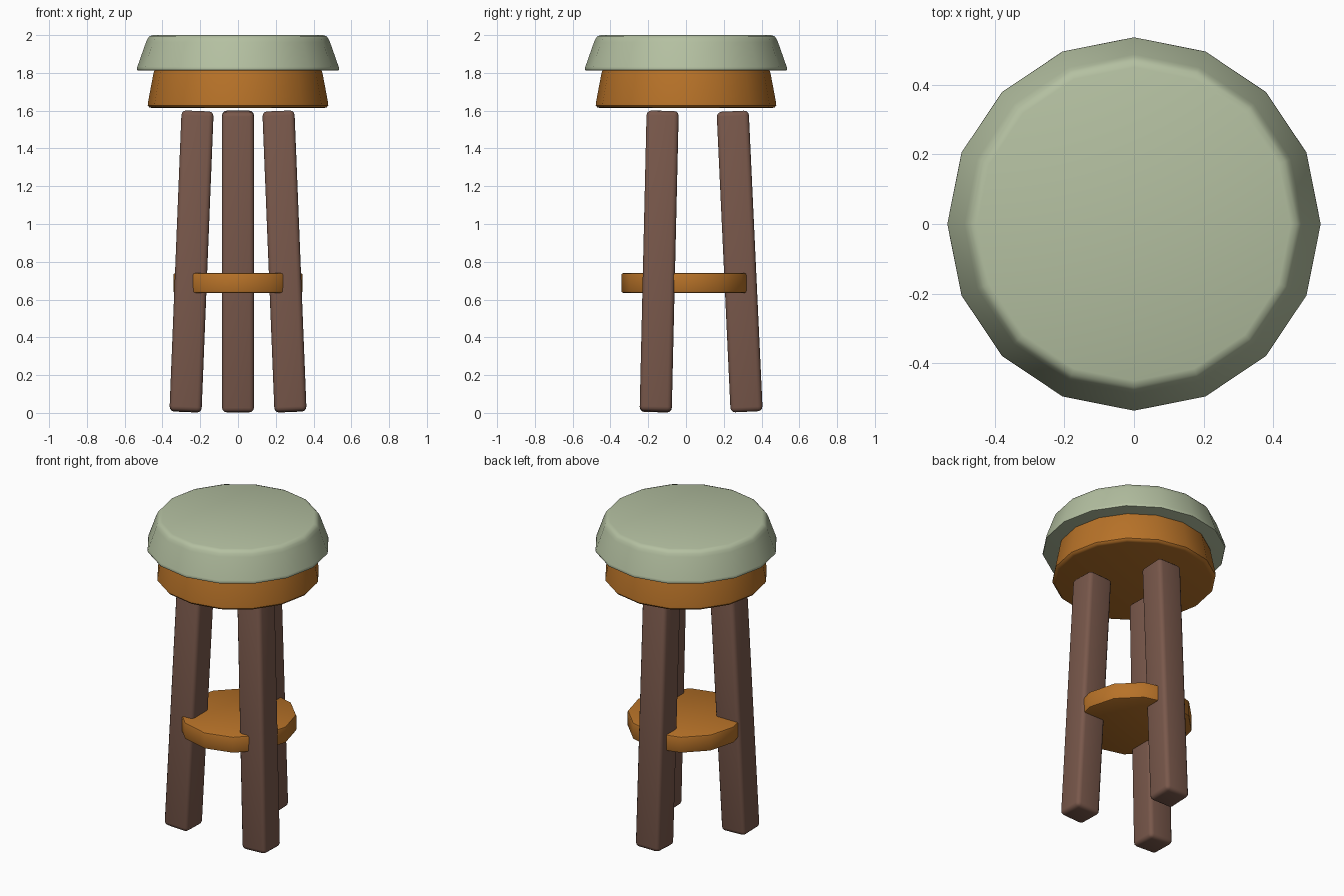
import bpy, bmesh, math
from mathutils import Vector

if "Cube" in bpy.data.objects:
    bpy.data.objects.remove(bpy.data.objects["Cube"])


def material(name, rgb):
    m = bpy.data.materials.new(name)
    lin = [(c / 255 / 12.92) if c < 10 else ((c / 255 + 0.055) / 1.055) ** 2.4 for c in rgb]
    m.diffuse_color = (*lin, 1)
    m.use_nodes = True
    m.node_tree.nodes["Principled BSDF"].inputs["Base Color"].default_value = m.diffuse_color
    return m


sage = material("sage green", (180, 192, 161))
honey = material("honey wood", (183, 114, 40))
brown = material("dark brown wood", (121, 88, 75))


def finish(bm, name, mat, angle):
    bmesh.ops.recalc_face_normals(bm, faces=bm.faces)
    me = bpy.data.meshes.new(name)
    bm.to_mesh(me)
    bm.free()
    ob = bpy.data.objects.new(name, me)
    bpy.context.collection.objects.link(ob)
    me.materials.append(mat)
    bpy.context.view_layer.objects.active = ob
    ob.select_set(True)
    bpy.ops.object.shade_smooth_by_angle(angle=math.radians(angle))
    ob.select_set(False)
    return ob


def lathe(name, profile, sides, mat):
    """Closed disc from (radius, height) rings, first corner on +x."""
    bm = bmesh.new()
    rings = [[bm.verts.new((r * math.cos(2 * math.pi * i / sides),
                            r * math.sin(2 * math.pi * i / sides), z))
              for i in range(sides)] for r, z in profile]
    for a, b in zip(rings, rings[1:]):
        for i in range(sides):
            j = (i + 1) % sides
            bm.faces.new((a[i], a[j], b[j], b[i]))
    bm.faces.new(rings[0][::-1])
    bm.faces.new(rings[-1])
    return finish(bm, name, mat, 40)


# cushion, seat base and foot disc
lathe("cushion", [(0.525, 1.812), (0.533, 1.814), (0.536, 1.821), (0.533, 1.832), (0.487, 1.963),
                  (0.479, 1.981), (0.468, 1.994), (0.45, 2.0)], 16, sage)
lathe("seat_base", [(0.455, 1.614), (0.47, 1.618), (0.478, 1.628), (0.477, 1.642),
                    (0.447, 1.80), (0.442, 1.815)], 16, honey)
lathe("foot_disc", [(0.332, 0.635), (0.339, 0.638), (0.342, 0.645), (0.342, 0.73),
                    (0.339, 0.737), (0.332, 0.74)], 12, honey)


# three splayed square legs
def leg(name, angle):
    d = Vector((math.cos(angle), math.sin(angle), 0))
    bottom = d * 0.321 + Vector((0, 0, 0.006))
    top = d * 0.247 + Vector((0, 0, 1.597))
    axis = top - bottom
    bm = bmesh.new()
    bmesh.ops.create_cube(bm, size=1)
    bmesh.ops.scale(bm, vec=(0.17, 0.17, axis.length), verts=bm.verts)
    bmesh.ops.bevel(bm, geom=bm.edges[:], offset=0.025, segments=3, profile=0.5, affect='EDGES')
    rot = Vector((0, 0, 1)).rotation_difference(axis)
    bmesh.ops.rotate(bm, matrix=rot.to_matrix(), verts=bm.verts)
    bmesh.ops.translate(bm, vec=(top + bottom) / 2, verts=bm.verts)
    finish(bm, name, brown, 40)


for name, deg in (("back_leg", 90), ("front_left_leg", 210), ("front_right_leg", 330)):
    leg(name, math.radians(deg))
